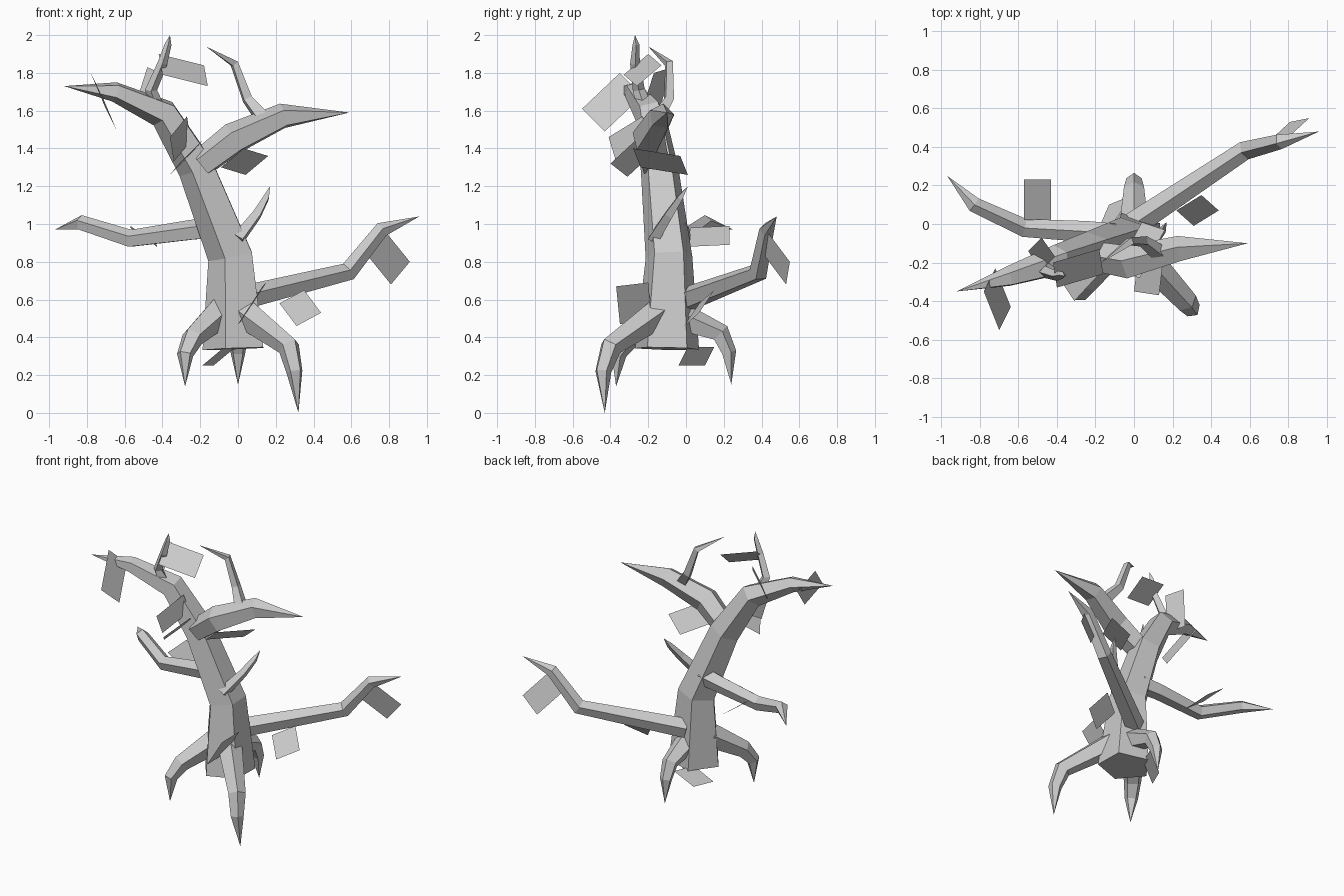
import bpy, bmesh
from math import cos, sin, tau, radians
from mathutils import Vector


def tube(name, path, sides=5, ref=(0, 0, 1), phase=0.0):
    """Faceted limb through (x, y, z, radius) points; radius 0 closes to a point."""
    bm = bmesh.new()
    pts = [Vector(p[:3]) for p in path]
    rings, u, prev = [], None, None
    for i, p in enumerate(pts):
        a = (p - pts[i - 1]).normalized() if i > 0 else Vector()
        b = (pts[i + 1] - p).normalized() if i < len(pts) - 1 else Vector()
        t = (a + b).normalized()
        u = Vector(ref) if u is None else prev.rotation_difference(t) @ u
        u = (u - t * u.dot(t)).normalized()
        prev, v, r = t, t.cross(u), path[i][3]
        if r == 0:
            rings.append([bm.verts.new(p)])
        else:
            rings.append([bm.verts.new(p + r * (u * cos(phase + tau * k / sides) + v * sin(phase + tau * k / sides)))
                          for k in range(sides)])
    for lo, hi in zip(rings, rings[1:]):
        for k in range(sides):
            n = (k + 1) % sides
            if len(hi) == 1:
                bm.faces.new((lo[k], lo[n], hi[0]))
            else:
                bm.faces.new((lo[k], lo[n], hi[n], hi[k]))
    bm.faces.new(rings[0][::-1])
    finish(name, bm)


def leaf(name, corner, a, b):
    """Single flat card: a corner plus two edge vectors."""
    bm = bmesh.new()
    c, a, b = Vector(corner), Vector(a), Vector(b)
    bm.faces.new([bm.verts.new(q) for q in (c, c + a, c + a + b, c + b)])
    finish(name, bm)


def finish(name, bm):
    me = bpy.data.meshes.new(name)
    bm.to_mesh(me)
    bm.free()
    bpy.context.collection.objects.link(bpy.data.objects.new(name, me))


# Trunk bending over into the top left branch
tube("trunk", [(-0.01, -0.1, 0.34, 0.178), (-0.03, -0.09, 0.83, 0.13), (-0.215, -0.14, 1.3, 0.105),
               (-0.39, -0.19, 1.585, 0.085), (-0.65, -0.275, 1.7, 0.055), (-0.92, -0.35, 1.73, 0)],
     ref=(1, 0, 0), phase=radians(36))

# Main branches
tube("right_branch", [(0.0, 0.0, 0.6, 0.068), (0.58, 0.385, 0.745, 0.052), (0.76, 0.43, 0.97, 0.042), (0.96, 0.48, 1.04, 0)])
tube("left_branch", [(-0.1, -0.06, 0.98, 0.065), (-0.24, -0.04, 0.965, 0.058), (-0.57, -0.02, 0.92, 0.05),
                     (-0.83, 0.1, 1.005, 0.042), (-0.97, 0.25, 0.97, 0)])
tube("upper_branch", [(-0.19, -0.17, 1.32, 0.08), (-0.02, -0.2, 1.45, 0.09), (0.24, -0.13, 1.57, 0.07), (0.59, -0.1, 1.59, 0)])

# Thin twigs
tube("upper_twig", [(0.13, -0.15, 1.56, 0.045), (0.05, -0.09, 1.66, 0.032), (-0.02, -0.09, 1.85, 0.025), (-0.17, -0.2, 1.94, 0)], 4)
tube("top_twig", [(-0.43, -0.22, 1.62, 0.04), (-0.46, -0.25, 1.71, 0.032), (-0.4, -0.27, 1.85, 0.026),
                  (-0.37, -0.265, 1.95, 0.018), (-0.36, -0.27, 2.0, 0)], 4, ref=(1, 0, 0))
tube("front_twig", [(0.0, -0.17, 0.92, 0.04), (0.1, -0.09, 1.05, 0.03), (0.15, -0.03, 1.14, 0.02), (0.17, 0.01, 1.2, 0)], 4)

# Claw-like roots
tube("front_right_root", [(0.02, -0.13, 0.54, 0.085), (0.27, -0.4, 0.35, 0.06), (0.3, -0.44, 0.22, 0.045), (0.32, -0.43, 0.0, 0)])
tube("front_left_root", [(-0.1, -0.12, 0.53, 0.085), (-0.24, -0.3, 0.4, 0.06), (-0.28, -0.36, 0.31, 0.045), (-0.28, -0.37, 0.14, 0)])
tube("back_root", [(0.0, -0.02, 0.5, 0.08), (0.0, 0.18, 0.42, 0.055), (0.0, 0.225, 0.32, 0.042), (0.0, 0.24, 0.15, 0)])

# Flat leaf cards: corner, long edge, short edge
cards = [
    ((-0.42, -0.2, 1.9), (0.24, 0.07, -0.06), (0.02, -0.13, -0.11)),
    ((-0.78, -0.35, 1.8), (0.08, -0.2, -0.19), (0.06, 0.12, -0.12)),
    ((-0.57, 0.02, 0.98), (0, 0.21, 0.01), (0.14, 0, -0.1)),
    ((0.78, 0.43, 0.96), (0.13, 0.12, -0.16), (-0.1, -0.02, -0.12)),
    ((0.35, 0.15, 0.65), (0.09, -0.08, -0.12), (-0.13, -0.08, -0.07)),
    ((0.03, -0.28, 1.4), (0.13, 0.25, -0.04), (-0.12, 0.04, -0.1)),
    ((-0.27, -0.23, 1.57), (-0.09, -0.18, -0.11), (0.02, 0.04, -0.13)),
    ((-0.37, -0.31, 1.25), (0.12, 0.13, 0.12), (0.06, -0.09, 0.07)),
    ((-0.48, -0.07, 1.83), (-0.07, -0.07, -0.22), (0.07, -0.1, -0.03)),
    ((-0.19, -0.04, 0.25), (0.06, 0.14, 0.0), (0.12, 0.05, 0.1)),
    ((0.15, -0.2, 0.69), (-0.02, -0.17, -0.02), (-0.13, 0.02, -0.2)),
]
for i, card in enumerate(cards, 1):
    leaf(f"leaf_{i}", *card)
